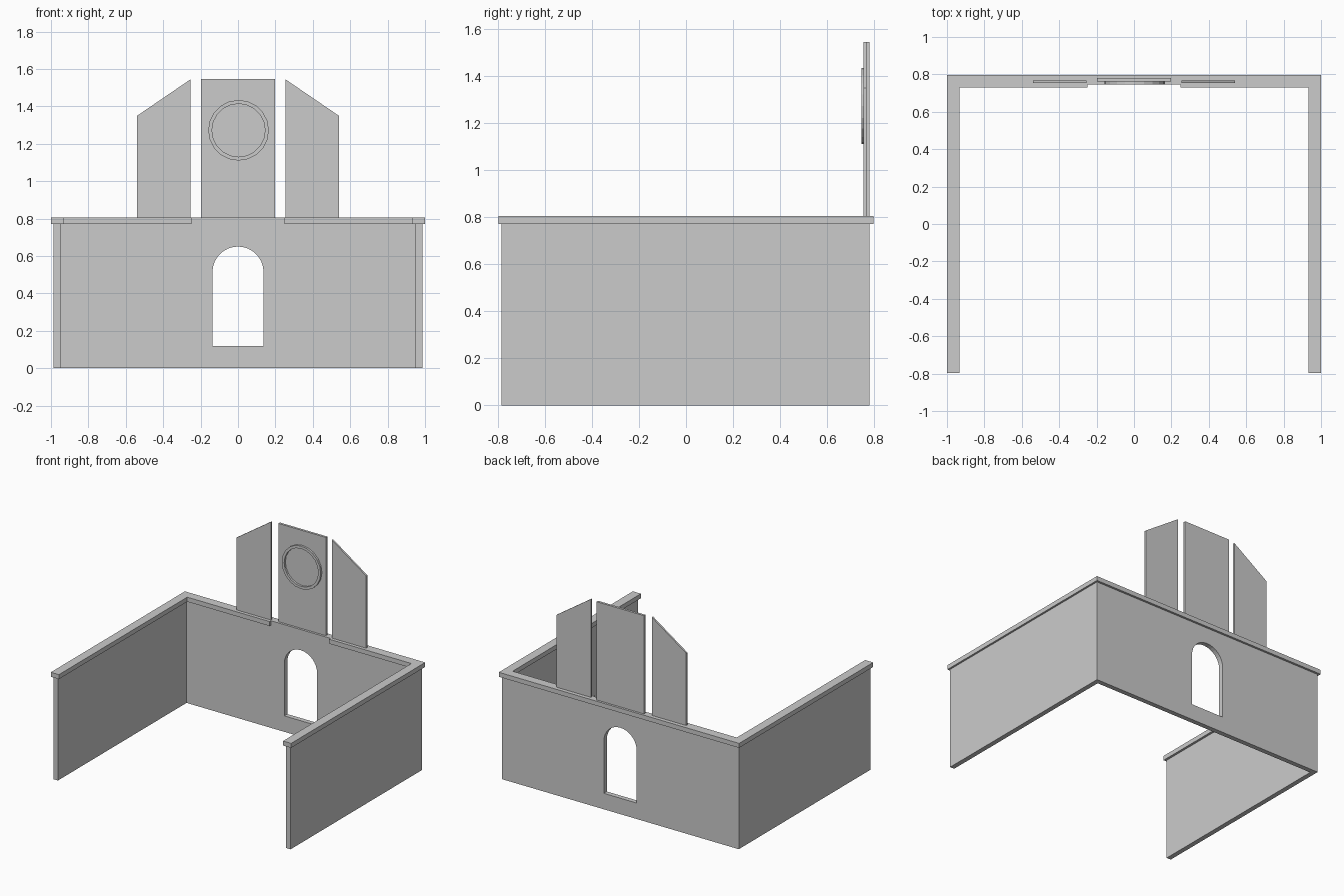
import bpy
import bmesh
from math import cos, sin, pi

cube = bpy.data.objects.get("Cube")
if cube:
    bpy.data.objects.remove(cube, do_unlink=True)

GREY = (0.6, 0.6, 0.6, 1)
stone = bpy.data.materials.new("plain grey")
stone.use_nodes = True
stone.diffuse_color = GREY
stone.node_tree.nodes["Principled BSDF"].inputs["Base Color"].default_value = GREY


def prism(name, outline, low, high, axis="z"):
    """Extrude a 2D outline: (x, y) along z, or (x, z) along y."""
    def place(a, b, c):
        return (a, b, c) if axis == "z" else (a, c, b)
    bm = bmesh.new()
    face = bm.faces.new([bm.verts.new(place(a, b, low)) for a, b in outline])
    new = bmesh.ops.extrude_face_region(bm, geom=[face])["geom"]
    shift = place(0, 0, high - low)
    bmesh.ops.translate(bm, vec=shift, verts=[v for v in new if isinstance(v, bmesh.types.BMVert)])
    bmesh.ops.recalc_face_normals(bm, faces=bm.faces)
    mesh = bpy.data.meshes.new(name)
    bm.to_mesh(mesh)
    bm.free()
    obj = bpy.data.objects.new(name, mesh)
    bpy.context.collection.objects.link(obj)
    mesh.materials.append(stone)
    return obj


def mirrored(points):
    """Complete a right-hand half outline across x = 0."""
    return points + [(-x, y) for x, y in reversed(points)]


def cut(obj, cutter):
    mod = obj.modifiers.new("cut", "BOOLEAN")
    mod.operation, mod.solver, mod.object = "DIFFERENCE", "EXACT", cutter
    bpy.context.view_layer.objects.active = obj
    bpy.ops.object.modifier_apply(modifier=mod.name)
    bpy.data.objects.remove(cutter, do_unlink=True)


def circle(cx, cz, r, count, start=0.0, sweep=2 * pi):
    return [(cx + r * cos(start + sweep * i / count), cz + r * sin(start + sweep * i / count))
            for i in range(count)]


CAP_LOW, TOP = 0.772, 0.806
FRONT, BACK, INNER = -0.784, 0.781, 0.745

# Walls: U-shaped plan with an arched doorway in the back
walls = prism("walls", mirrored([(0.986, BACK), (0.986, FRONT), (0.95, FRONT), (0.95, INNER)]),
              0, CAP_LOW)
door_r, spring = 0.1365, 0.514
arch = circle(0, spring, door_r, 16, 0, pi) + [(-door_r, spring), (-door_r, 0.12), (door_r, 0.12)]
cut(walls, prism("doorway_cutter", arch, 0.6, 0.9, "y"))

# Coping: wider ledge, set back flush with the wall above the doorway
prism("coping", mirrored([(1, 0.797), (1, -0.797), (0.933, -0.797), (0.933, 0.729),
                          (0.248, 0.729), (0.248, INNER)]), CAP_LOW, TOP)

# Upright gable panels
prism("centre_panel", mirrored([(0.197, TOP), (0.197, 1.545)]), 0.762, 0.78, "y")
for name, s in (("left_panel", 1), ("right_panel", -1)):
    prism(name, [(s * 0.253, TOP), (s * 0.539, TOP), (s * 0.539, 1.35), (s * 0.253, 1.545)],
          0.754, 0.768, "y")

# Round frame on the centre panel
ring = prism("round_frame", circle(0.003, 1.272, 0.162, 20), 0.747, 0.762, "y")
cut(ring, prism("frame_cutter", circle(0.003, 1.272, 0.142, 20), 0.7, 0.8, "y"))
